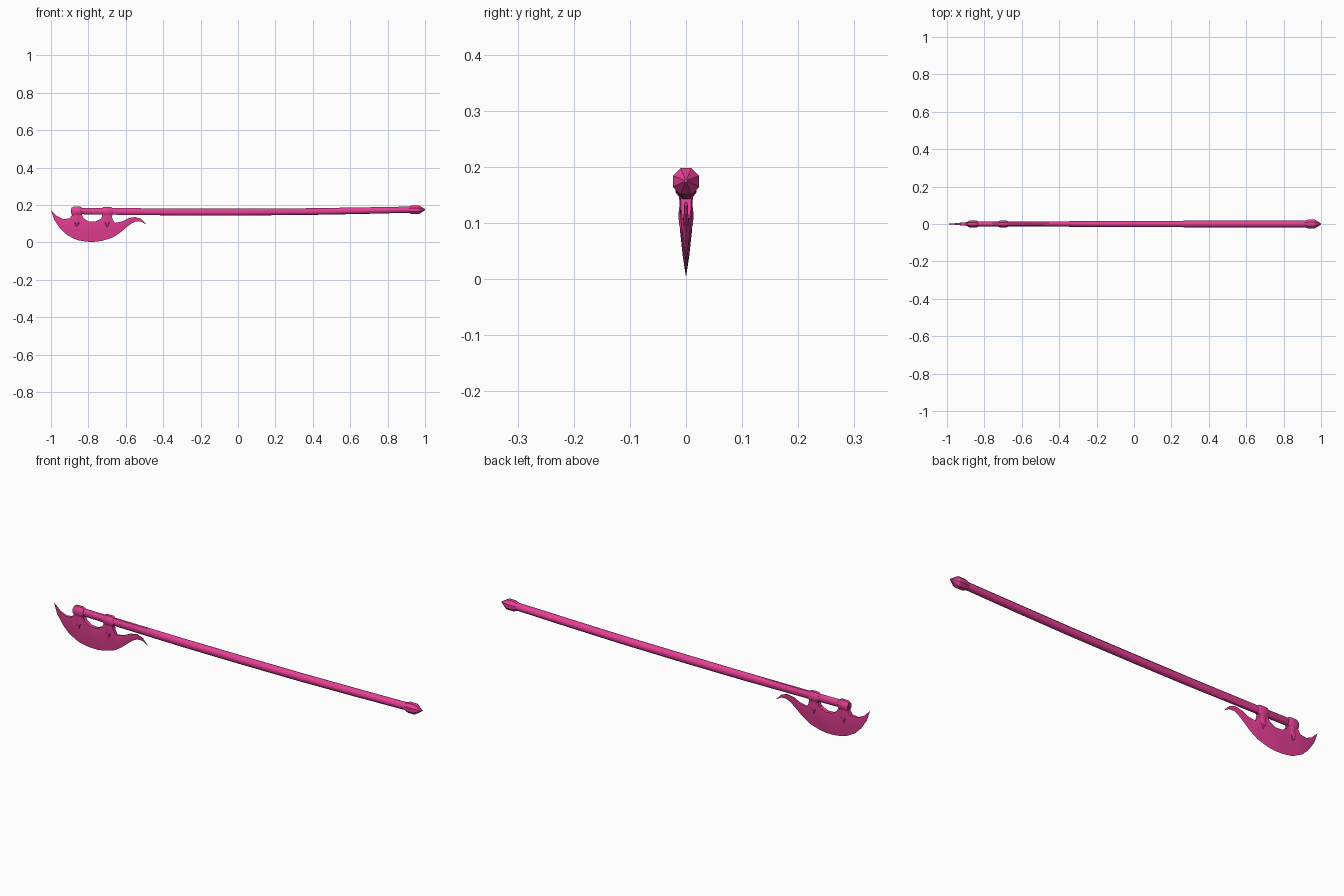
import bpy
import bmesh
from math import cos, sin, pi, radians

if "Cube" in bpy.data.objects:
    bpy.data.objects.remove(bpy.data.objects["Cube"])

mat = bpy.data.materials.new("magenta")
mat.diffuse_color = (0.8, 0.05, 0.3, 1)
mat.use_nodes = True
mat.node_tree.nodes["Principled BSDF"].inputs["Base Color"].default_value = mat.diffuse_color


def finish(bm, name, angle):
    bmesh.ops.remove_doubles(bm, verts=bm.verts, dist=1e-5)
    bmesh.ops.recalc_face_normals(bm, faces=bm.faces)
    me = bpy.data.meshes.new(name)
    bm.to_mesh(me)
    bm.free()
    ob = bpy.data.objects.new(name, me)
    bpy.context.collection.objects.link(ob)
    me.materials.append(mat)
    bpy.ops.object.select_all(action='DESELECT')
    ob.select_set(True)
    bpy.context.view_layer.objects.active = ob
    bpy.ops.object.shade_smooth_by_angle(angle=radians(angle))
    return ob


def skin(bm, rings):
    """Bridge equal-sized closed rings and cap both ends."""
    n = len(rings[0])
    for a, b in zip(rings, rings[1:]):
        for i in range(n):
            j = (i + 1) % n
            bm.faces.new((a[i], a[j], b[j], b[i]))
    bm.faces.new(rings[0])
    bm.faces.new(rings[-1][::-1])


def rod(name, stations, sides=8, angle=35):
    """Loft along x; stations are (x, centre z, half width y, half height z)."""
    bm = bmesh.new()
    k = 1 / cos(pi / sides)
    rings = []
    for x, z, ry, rz in stations:
        ang = [(i + 0.5) * 2 * pi / sides for i in range(sides)]
        rings.append([bm.verts.new((x, ry * k * cos(a), z + rz * k * sin(a))) for a in ang])
    skin(bm, rings)
    return finish(bm, name, angle)


# Slightly bowed shaft, thinner towards the head
rod("shaft", [(-0.893, 0.169, 0.008, 0.010), (-0.88, 0.168, 0.012, 0.017),
              (-0.62, 0.165, 0.013, 0.018), (-0.3, 0.162, 0.015, 0.0185),
              (0.0, 0.162, 0.017, 0.0185), (0.35, 0.164, 0.0175, 0.018),
              (0.65, 0.169, 0.0175, 0.0175), (0.93, 0.175, 0.0175, 0.0165)], angle=50)

# Faceted pommel with pointed end
rod("pommel", [(0.912, 0.174, 0.017, 0.017), (0.930, 0.174, 0.0235, 0.0235),
               (0.967, 0.174, 0.0235, 0.0235), (1.0, 0.175, 0.003, 0.003)], angle=25)

# Two collars with tapering cheeks that grip the blade
for label, x, z in (("front", -0.861, 0.166), ("rear", -0.699, 0.1645)):
    rod(label + "_collar", [(x - 0.028, z, 0.014, 0.019), (x - 0.019, z, 0.0185, 0.025),
                            (x + 0.019, z, 0.0185, 0.025), (x + 0.028, z, 0.014, 0.019)])
    bm = bmesh.new()
    rings = []
    for cz, w, t in ((0.150, 0.024, 0.0125), (0.132, 0.021, 0.0115), (0.115, 0.016, 0.0135),
                     (0.098, 0.012, 0.0125), (0.082, 0.004, 0.0085)):
        section = ((-w, -t * 0.5), (-w * 0.5, -t), (w * 0.5, -t), (w, -t * 0.5),
                   (w, t * 0.5), (w * 0.5, t), (-w * 0.5, t), (-w, t * 0.5))
        rings.append([bm.verts.new((x + dx, dy, cz)) for dx, dy in section])
    skin(bm, rings)
    finish(bm, label + "_cheek", 40)

# Blade: pairs of cutting-edge and inner-edge points (x, z, x, z)
pairs = [(-1.0, .172, -.999, .172), (-.984, .123, -.967, .140), (-.952, .075, -.936, .125),
         (-.92, .043, -.901, .127), (-.877, .019, -.885, .150), (-.855, .011, -.836, .150),
         (-.832, .007, -.825, .128), (-.80, .003, -.80, .112), (-.765, .003, -.765, .110),
         (-.733, .007, -.732, .126), (-.717, .011, -.722, .150), (-.674, .024, -.677, .150),
         (-.652, .037, -.671, .123), (-.631, .051, -.658, .104), (-.599, .078, -.62, .112),
         (-.572, .099, -.588, .128), (-.548, .112, -.551, .136), (-.519, .112, -.519, .126),
         (-.492, .096, -.491, .097)]
bm = bmesh.new()
rings = []
for ex, ez, ix, iz in pairs:
    t = min(0.0115, 0.11 * ((ex - ix) ** 2 + (ez - iz) ** 2) ** 0.5 + 0.0005)
    side = [(0.35, 0.5), (0.75, 0.9), (1.0, 0.85)]
    prof = [(0, 0)] + side + [(f, -w) for f, w in reversed(side)]
    rings.append([bm.verts.new((ex + (ix - ex) * f, t * w, ez + (iz - ez) * f)) for f, w in prof])
skin(bm, rings)
finish(bm, "blade", 40)
